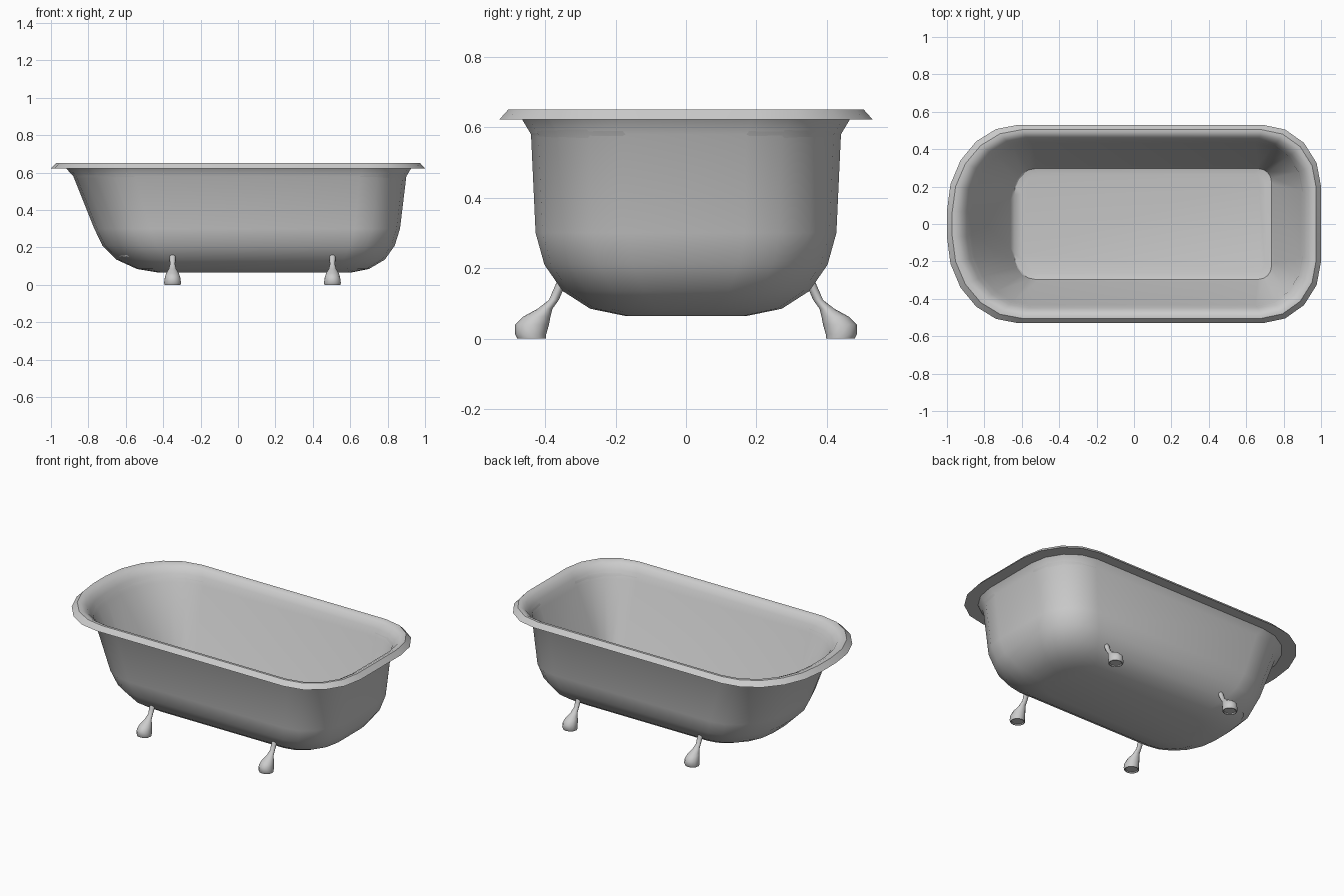
import bpy, bmesh
from math import sin, cos, pi, radians

if "Cube" in bpy.data.objects:
    bpy.data.objects.remove(bpy.data.objects["Cube"])


def loft(name, rings, mirror=False, angle=40):
    """Skin a stack of closed rings, capping both ends when they are given."""
    bm = bmesh.new()
    loops = [[bm.verts.new(p) for p in r] for r in rings]
    for a, b in zip(loops, loops[1:]):
        n = len(a)
        for i in range(n):
            j = (i + 1) % n
            bm.faces.new((a[i], a[j], b[j], b[i]))
    bm.faces.new(loops[0])
    bm.faces.new(loops[-1])
    bmesh.ops.recalc_face_normals(bm, faces=bm.faces)
    mesh = bpy.data.meshes.new(name)
    bm.to_mesh(mesh)
    bm.free()
    obj = bpy.data.objects.new(name, mesh)
    bpy.context.collection.objects.link(obj)
    bpy.context.view_layer.objects.active = obj
    obj.select_set(True)
    bpy.ops.object.shade_smooth_by_angle(angle=radians(angle))
    obj.select_set(False)
    if mirror:
        obj.modifiers.new("mirror", 'MIRROR').use_axis = (False, True, False)
    return obj


def tub_ring(z, x0, x1, y, lx, ly, rx, ry):
    """Rounded outline with elliptical corners: large at the left, small at the right."""
    pts = []
    corners = ((x1 - rx, y - ry, rx, ry, 0, 4), (x0 + lx, y - ly, lx, ly, 1, 5),
               (x0 + lx, ly - y, lx, ly, 2, 5), (x1 - rx, ry - y, rx, ry, 3, 4))
    for cx, cy, a, b, quarter, n in corners:
        for i in range(n + 1):
            t = (quarter + i / n) * pi / 2
            pts.append((cx + a * cos(t), cy + b * sin(t), z))
    return pts


# Tub: outer shell from the bottom up, over the rim, down the inside to the floor
# z, left x, right x, half width, left corner size, right corner size
profile = [
    (.065, -.42, .60, .175, .12, .14, .14, .13),
    (.085, -.54, .70, .272, .20, .22, .19, .19),
    (.135, -.65, .785, .350, .26, .29, .22, .23),
    (.210, -.725, .838, .402, .29, .34, .24, .25),
    (.300, -.768, .866, .427, .30, .36, .24, .26),
    (.580, -.880, .900, .440, .33, .38, .25, .27),
    (.622, -.918, .925, .465, .34, .40, .26, .28),
    (.622, -1.00, 1.00, .530, .38, .46, .31, .33),
    (.651, -.972, .974, .504, .37, .44, .29, .31),
    (.651, -.950, .960, .488, .36, .42, .28, .30),
    (.636, -.918, .932, .466, .34, .40, .26, .28),
    (.605, -.895, .912, .449, .33, .38, .25, .27),
    (.560, -.868, .890, .432, .32, .37, .24, .25),
    (.175, -.660, .750, .308, .14, .18, .09, .10),
    (.152, -.640, .735, .296, .11, .14, .07, .07),
    (.145, -.600, .700, .270, .09, .11, .06, .06),
]
loft("bathtub_shell", [tub_ring(*p) for p in profile])

# Feet: curved leg swelling into a rounded ball foot, mirrored front to back
# z, centre y, half depth, half width
leg = [
    (.168, -.350, .014, .018), (.140, -.362, .014, .016),
    (.110, -.375, .014, .014), (.085, -.400, .021, .020),
    (.062, -.424, .039, .034), (.040, -.437, .048, .041),
    (.012, -.441, .044, .045), (.000, -.438, .041, .043),
    (.000, -.438, .036, .038), (.006, -.438, .033, .035),
]
for name, x in (("left_feet", -.35), ("right_feet", .505)):
    rings = [[(x + rx * cos(i * pi / 6), cy + ry * sin(i * pi / 6), z)
              for i in range(12)] for z, cy, ry, rx in leg]
    loft(name, rings, mirror=True, angle=50)
